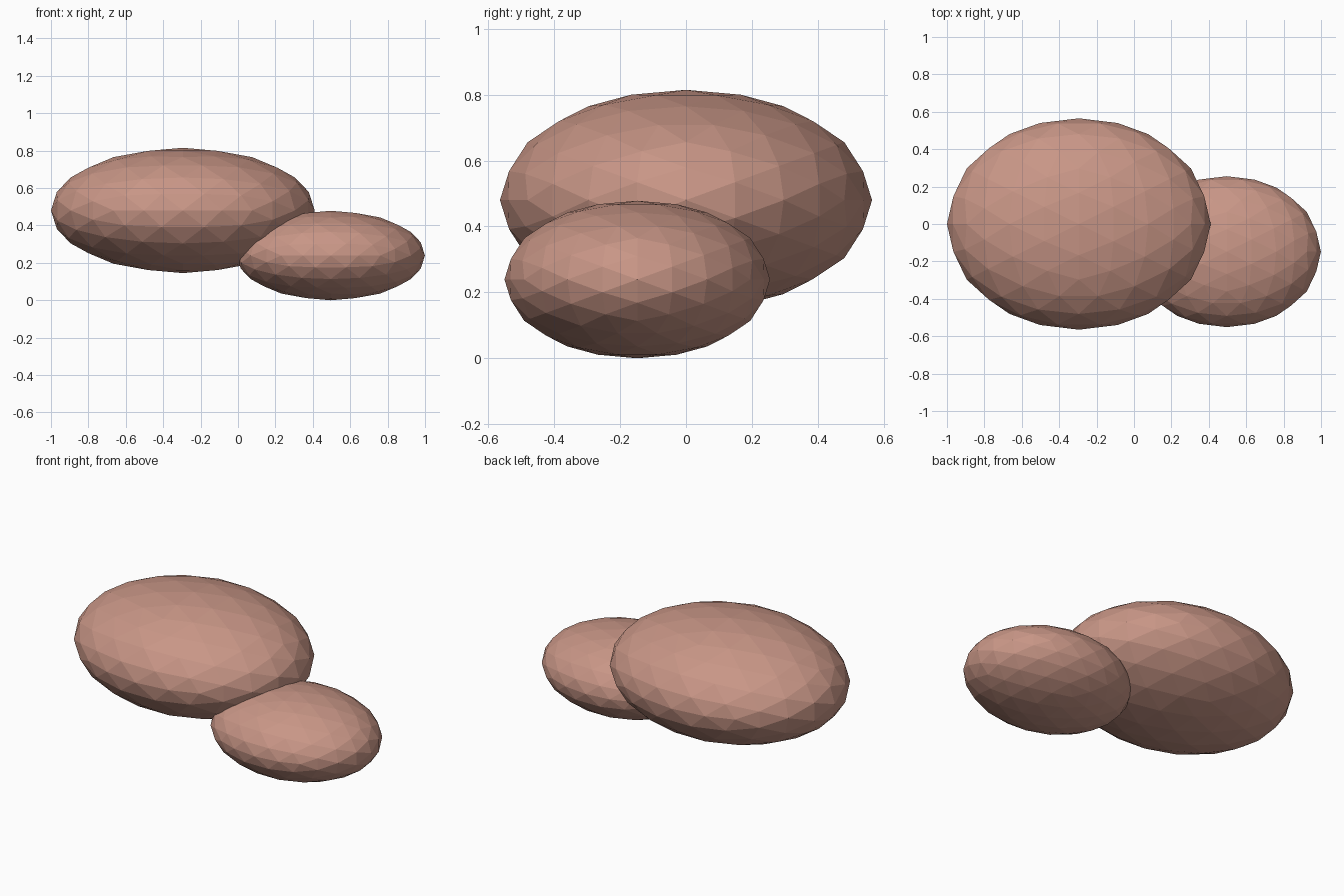
import bpy
import bmesh
from math import radians
from mathutils import Matrix, Vector

cube = bpy.data.objects.get("Cube")
if cube:
    bpy.data.objects.remove(cube, do_unlink=True)

# Dusty pink stone
stone = bpy.data.materials.new("dusty_pink")
stone.use_nodes = True
colour = (0.58, 0.305, 0.24, 1.0)
stone.diffuse_color = colour
bsdf = stone.node_tree.nodes["Principled BSDF"]
bsdf.inputs["Base Color"].default_value = colour
bsdf.inputs["Roughness"].default_value = 0.9

# Half sizes of the large pebble; the small one shares its proportions
PEBBLE = Vector((0.705, 0.565, 0.335))


def pebble(name, centre, size):
    """Faceted ellipsoid whose icosphere edges straddle the main axes."""
    bm = bmesh.new()
    turn = Matrix.Rotation(radians(58.28), 4, 'Y')
    bmesh.ops.create_icosphere(bm, subdivisions=3, radius=1.0, matrix=turn)
    bmesh.ops.scale(bm, vec=PEBBLE * size, verts=bm.verts)
    mesh = bpy.data.meshes.new(name)
    bm.to_mesh(mesh)
    bm.free()
    mesh.materials.append(stone)
    obj = bpy.data.objects.new(name, mesh)
    obj.location = centre
    bpy.context.collection.objects.link(obj)
    return obj


# Large pebble overlapping a smaller one at its lower left
pebble("large_pebble", (-0.295, 0, 0.48), 1.0)
pebble("small_pebble", (0.496, -0.148, 0.239), 0.714)
